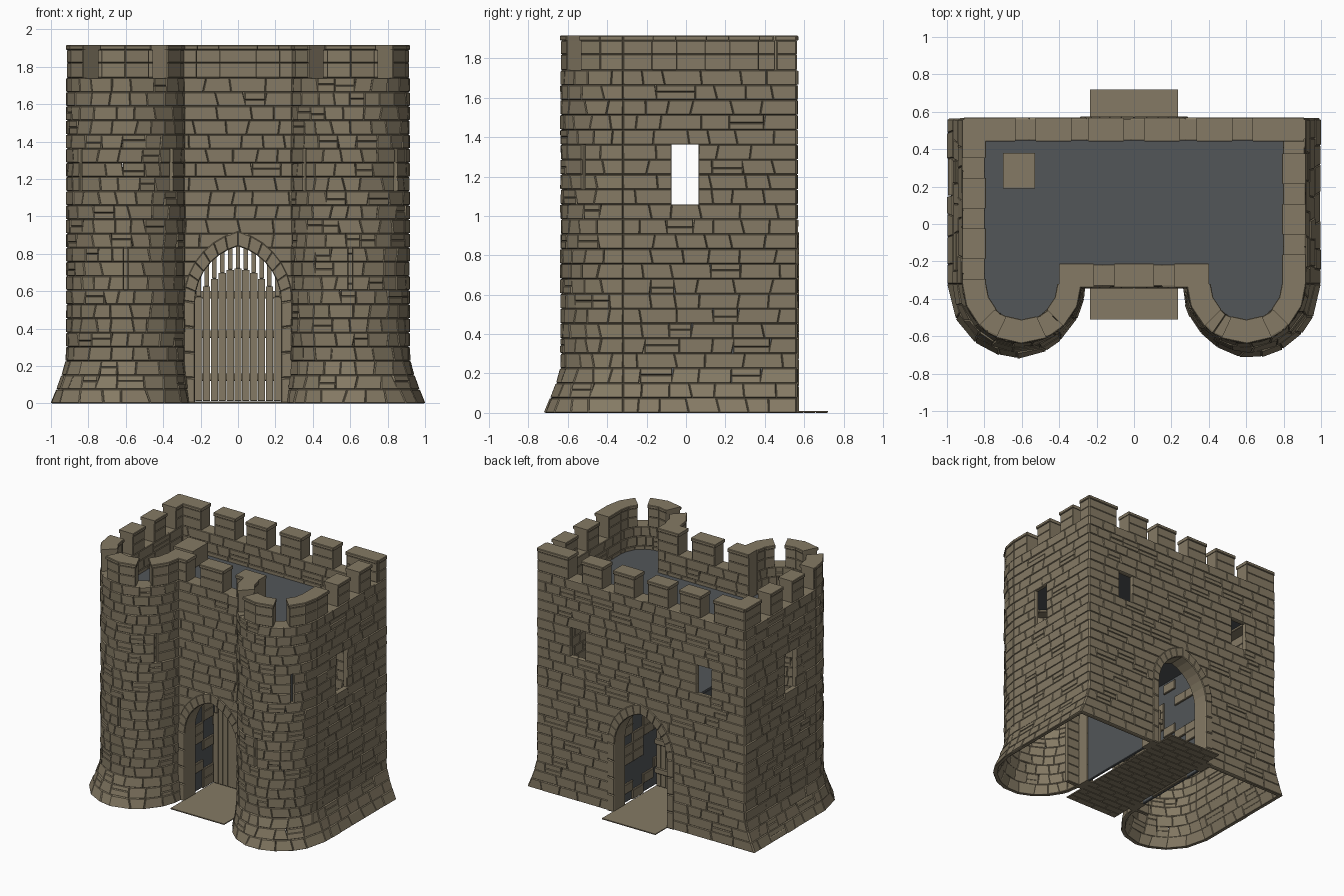
import bpy, bmesh, math, random
from mathutils import Vector

if "Cube" in bpy.data.objects:
    bpy.data.objects.remove(bpy.data.objects["Cube"])

random.seed(7)
TOP, COURSES, THICK, R = 1.74, 23, 0.11, 0.31


def material(name, col):
    m = bpy.data.materials.new(name)
    m.diffuse_color = (*col, 1)
    m.use_nodes = True
    m.node_tree.nodes["Principled BSDF"].inputs["Base Color"].default_value = m.diffuse_color
    return m


STONE = material("stone", (0.235, 0.195, 0.128))
SLATE = material("slate_deck", (0.085, 0.093, 0.099))


def finish(bm, name, mat=STONE):
    bmesh.ops.recalc_face_normals(bm, faces=bm.faces)
    me = bpy.data.meshes.new(name)
    bm.to_mesh(me)
    bm.free()
    me.materials.append(mat)
    ob = bpy.data.objects.new(name, me)
    bpy.context.collection.objects.link(ob)
    return ob


def lerp(a, b, t):
    return a + (b - a) * t


def block(bm, P, w, h, t=THICK, bulge=0.007, base=0.0, c=0.004):
    """Stone with chamfered outer and inner faces; P(u, v, offset) gives points."""
    cu, cv = min(c / max(w, 0.01), 0.3), min(c / max(h, 0.01), 0.3)
    full = [(0, 0), (1, 0), (1, 1), (0, 1)]
    inset = [(cu, cv), (1 - cu, cv), (1 - cu, 1 - cv), (cu, 1 - cv)]
    rings = [[bm.verts.new(P(u, v, off)) for u, v in uv] for uv, off in
             ((inset, base + bulge), (full, base), (full, base - t), (inset, base - t - 0.004))]
    bm.faces.new(rings[0])
    bm.faces.new(rings[3][::-1])
    for k in range(3):
        for i in range(4):
            j = (i + 1) % 4
            bm.faces.new((rings[k][i], rings[k][j], rings[k + 1][j], rings[k + 1][i]))


def box(bm, x0, x1, y0, y1, z0, z1):
    P = lambda u, v, off: Vector((lerp(x0, x1, u), lerp(y0, y1, v), off))
    block(bm, P, x1 - x0, y1 - y0, z1 - z0 - 0.004, 0, z1, 0.003)


def flare(z):
    return 0.083 * max(0, 1 - z / 0.25) ** 1.3


# Wall plans: each maps distance along the wall to a point, its normal and flare share
def side_path(sx):
    return lambda s: (sx * 0.91, -0.32 + s, sx, 0, 1)


def tower_path(sx):
    def f(s):
        a = math.pi + s / R
        nx, ny = math.cos(a), math.sin(a)
        return sx * (0.6 + R * nx), -0.32 + R * ny, sx * nx, ny, 1 + 0.7 * min(0, nx)
    return f


def recess_path(s):
    return s - 0.4, -0.33, 0, -1, 0


def back_path(s):
    return 0.91 - s, 0.56, 0, 1, 0


def surface(path, b0, b1, z0, z1):
    def P(u, v, off):
        s = lerp(lerp(b0[0], b1[0], u), lerp(b0[1], b1[1], u), v)
        z = lerp(z0, z1, v)
        x, y, nx, ny, k = path(s)
        off += k * flare(z)
        return Vector((x + nx * off, y + ny * off, z))
    return P


def arch_half(w, spring, peak, z):
    if z <= spring:
        return w
    if z >= peak:
        return 0
    h = peak - spring
    r = (w * w + h * h) / (2 * w)
    return max(0, math.sqrt(r * r - (z - spring) ** 2) - (r - w))


def arch_hole(c):
    g = lambda z: arch_half(0.26, 0.545, 0.88, z)
    return lambda z0, z1: (c, g(z0), g(z1))


def slot(c, half, lo, hi):
    def f(z0, z1):
        w = half if lo < (z0 + z1) / 2 < hi else 0
        return c, w, w
    return f


def wall(name, path, length, holes, merlons, wmin, wmax, ends=0):
    bm = bmesh.new()
    for i in range(COURSES):
        z0, z1 = TOP * i / COURSES, TOP * (i + 1) / COURSES
        # thin skin below the deck, full thickness at the parapet
        thick = THICK if z1 > 1.54 else 0.025
        e0, e1 = ends * flare(z0), ends * flare(z1)
        edges = [(-e0, -e1)]
        for c, hb, ht in sorted(h(z0, z1) for h in holes):
            if hb > 0:
                edges += [(c - hb, c - ht), (c + hb, c + ht)]
        edges.append((length + e0, length + e1))
        for a, b in zip(edges[::2], edges[1::2]):
            cuts, s = [a], max(a) + random.uniform(wmin, wmax) * random.uniform(0.5, 1)
            while s < min(b) - wmin * 0.6:
                j = random.uniform(-0.01, 0.01)
                cuts.append((s - j, s + j))
                s += random.uniform(wmin, wmax)
            cuts.append(b)
            for p, q in zip(cuts, cuts[1:]):
                w, zs = q[0] - p[0], [z0, z1]
                # some stones are split into two thin ones
                if random.random() < 0.14 and w > 0.05 and p != a and q != b:
                    p, q = (sum(p) / 2,) * 2, (sum(q) / 2,) * 2
                    zs = [z0, lerp(z0, z1, random.uniform(0.4, 0.6)), z1]
                for lo, hi in zip(zs, zs[1:]):
                    block(bm, surface(path, p, q, lo, hi), w, hi - lo, thick,
                          random.uniform(0.004, 0.01))
    # battlements with slim caps
    for a, b in merlons:
        n = max(1, round((b - a) / wmax))
        for lo, hi, over in ((TOP, 1.82, 0), (1.82, 1.89, 0), (1.89, 1.915, 0.006)):
            for k in range(n):
                p, q = lerp(a, b, k / n), lerp(a, b, (k + 1) / n)
                p -= over * (k == 0 and a > 0)
                q += over * (k == n - 1 and b < length)
                block(bm, surface(path, (p, p), (q, q), lo, hi), q - p, hi - lo,
                      THICK + 2 * over, 0.004, over)
    finish(bm, name)


arc = math.pi * R
for sx, side in ((1, "right"), (-1, "left")):
    m = ([(0, .15), (.27, .42), (.54, .69), (.78, .88)] if sx > 0 else
         [(0, .02), (.14, .29), (.41, .56), (.68, .88)])
    wall(side + "_wall", side_path(sx), 0.88, [slot(0.315, 0.068, 1.06, 1.36)], m, 0.1, 0.21)
    slits = [slot(arc * 0.5, 0.01, 0.6, 0.85), slot(arc * 0.22, 0.01, 1.13, 1.38),
             slot(arc * 0.78, 0.01, 1.13, 1.38)]
    wall(side + "_tower", tower_path(sx), arc, slits,
         [(0, .24), (.36, .62), (.74, arc)], 0.075, 0.13)
wall("recessed_front_wall", recess_path, 0.8, [arch_hole(0.4)],
     [(0, .18), (.3, .5), (.62, .8)], 0.1, 0.2)
wall("back_wall", back_path, 1.82,
     [arch_hole(0.91), slot(0.355, 0.065, 1.13, 1.36), slot(1.465, 0.065, 1.13, 1.36)],
     [(0, .27), (.39, .57), (.67, .85), (.97, 1.15), (1.25, 1.43), (1.55, 1.82)],
     0.1, 0.21, ends=1)


# Arch surrounds: jamb stones, then pointed voussoirs
def arch_point(w, spring, peak, t):
    if t < 4:
        return Vector((w, spring * t / 4))
    h = peak - spring
    r = (w * w + h * h) / (2 * w)
    a = math.asin(h / r) * (t - 4) / 7
    return Vector((w - r + r * math.cos(a), spring + r * math.sin(a)))


def arch_ring(name, y, d):
    bm = bmesh.new()
    for sx in (1, -1):
        for t in range(11):
            def P(u, v, off):
                q = arch_point(0.23, 0.54, 0.84, t + u).lerp(
                    arch_point(0.29, 0.55, 0.92, t + u), v)
                return Vector((sx * q.x, y + d * off, q.y))
            block(bm, P, 0.08, 0.06, THICK + 0.02, 0.006, 0.008)
    finish(bm, name)


arch_ring("front_arch", -0.33, -1)
arch_ring("back_arch", 0.56, 1)

# Passage: slate side panels and ceiling, with scattered facing stones
panels, stones = bmesh.new(), bmesh.new()
box(panels, -0.28, 0.28, -0.3, 0.53, 0.93, 0.95)
for sx in (1, -1):
    box(panels, min(sx * 0.26, sx * 0.28), max(sx * 0.26, sx * 0.28), -0.21, 0.44, 0.0, 0.93)
    for i in range(12):
        for j in range(5):
            if random.random() < 0.5:
                y0 = -0.21 + 0.13 * j
                P = lambda u, v, off: Vector((sx * (0.25 - off), y0 + 0.13 * u, 0.0757 * (i + v)))
                block(stones, P, 0.13, 0.0757, 0.012, 0.004)
finish(panels, "passage_lining", SLATE)
finish(stones, "passage_stones")

# Paved path through the gate
bm = bmesh.new()
rows = 20
for r in range(rows):
    y0, y1 = lerp(-0.51, 0.72, r / rows), lerp(-0.51, 0.72, (r + 1) / rows)
    xs = [-0.235, -0.08, 0.08, 0.235] if r % 2 else [-0.235, -0.16, 0, 0.16, 0.235]
    for x0, x1 in zip(xs, xs[1:]):
        box(bm, x0, x1, y0, y1, 0, 0.01)
finish(bm, "paved_path")

# Gate: upright bars narrowing towards the arch, with cross rails
bm = bmesh.new()
for i in range(11):
    x = -0.21 + 0.042 * i
    top = 0.66 + 0.18 * (1 - (x / 0.23) ** 2)
    for lo, hi, w in ((0.012, top - 0.12, 0.0195), (top - 0.12, top, 0.012)):
        box(bm, x - w, x + w, 0.02, 0.045, lo, hi)
for z in (0.12, 0.35, 0.56):
    box(bm, -0.23, 0.23, 0.045, 0.065, z, z + 0.04)
finish(bm, "gate")

# Roof deck, filling both round towers
half = [(0.4, -0.22), (0.4, -0.32)]
half += [(0.6 + 0.2 * math.cos(a), -0.32 + 0.2 * math.sin(a))
         for a in (math.pi + math.pi * k / 14 for k in range(1, 15))]
half.append((0.805, 0.455))
bm = bmesh.new()
f = bm.faces.new([bm.verts.new((x, y, 1.56))
                  for x, y in half + [(-x, y) for x, y in reversed(half)]])
ext = bmesh.ops.extrude_face_region(bm, geom=[f])
bmesh.ops.translate(bm, vec=(0, 0, -0.03),
                    verts=[v for v in ext["geom"] if isinstance(v, bmesh.types.BMVert)])
finish(bm, "roof_deck", SLATE)

# Roof hatch
bm = bmesh.new()
box(bm, -0.70, -0.53, 0.19, 0.38, 1.56, 1.70)
finish(bm, "roof_hatch")
